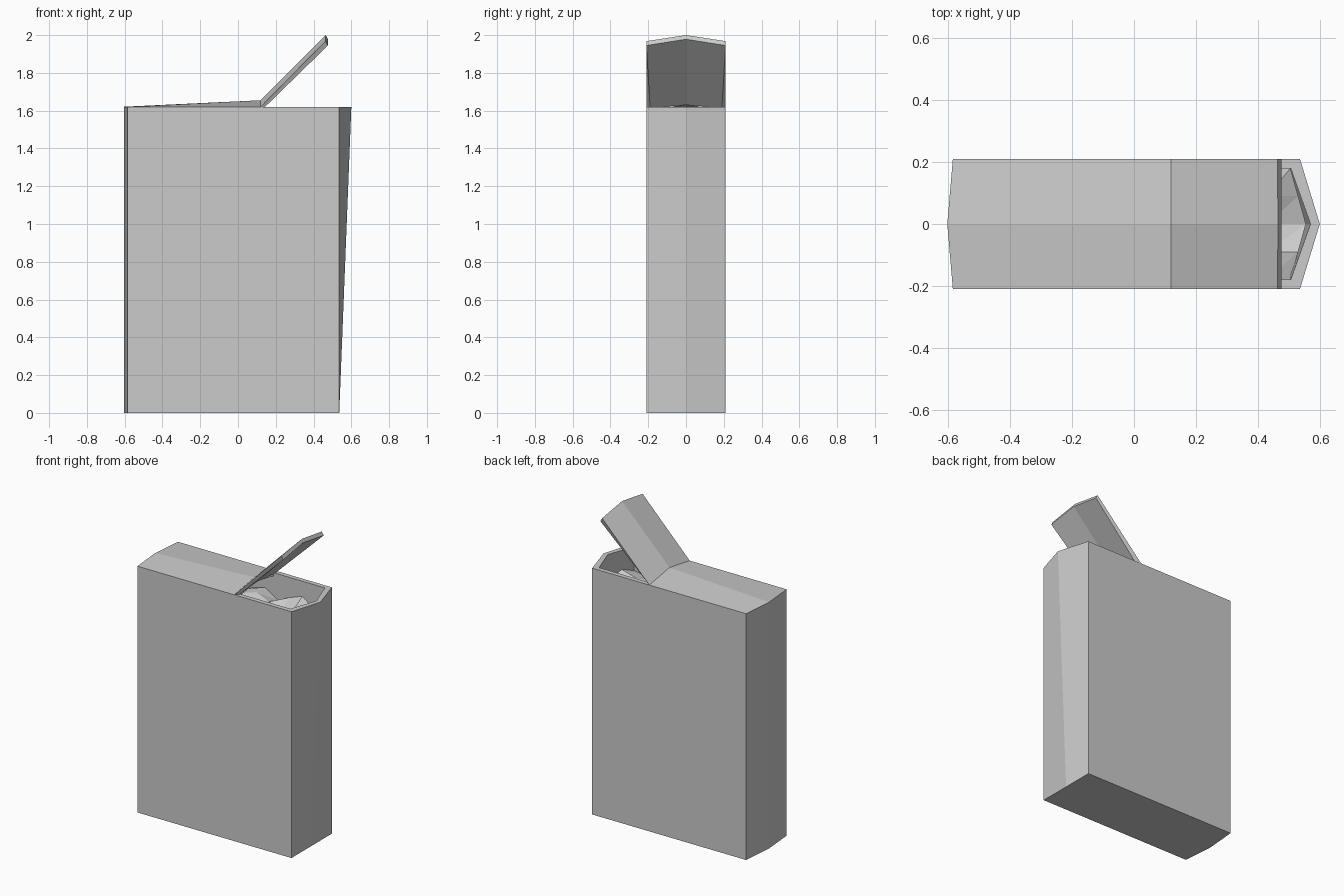
import bpy, random
from mathutils import noise, Vector

if "Cube" in bpy.data.objects:
    bpy.data.objects.remove(bpy.data.objects["Cube"])

random.seed(4)


def make(name, verts, faces):
    me = bpy.data.meshes.new(name)
    me.from_pydata(verts, [], faces)
    me.update()
    ob = bpy.data.objects.new(name, me)
    bpy.context.collection.objects.link(ob)
    bpy.context.view_layer.objects.active = ob
    ob.select_set(True)
    bpy.ops.object.mode_set(mode='EDIT')
    bpy.ops.mesh.select_all(action='SELECT')
    bpy.ops.mesh.normals_make_consistent(inside=False)
    bpy.ops.object.mode_set(mode='OBJECT')
    ob.select_set(False)
    return ob


def loft(name, rings):
    """Skin equal-sized rings and cap both ends."""
    n = len(rings[0])
    verts = [p for r in rings for p in r]
    faces = [tuple(range(n)), tuple((len(rings) - 1) * n + i for i in range(n))]
    for k in range(len(rings) - 1):
        for i in range(n):
            j = (i + 1) % n
            faces.append((k * n + i, k * n + j, (k + 1) * n + j, (k + 1) * n + i))
    return make(name, verts, faces)


def outline(left, left_mid, right, right_mid, y, z):
    """Carton plan: flat long sides, slightly pointed narrow sides."""
    return [(left, -y, z), (right, -y, z), (right_mid, 0, z),
            (right, y, z), (left, y, z), (left_mid, 0, z)]


def gable(xo, zo, xr, zr, xu, zu, xur, zur, yu):
    """Cross-section of the folded cardboard top: outer edge, ridge, underside."""
    return [(xo, -.21, zo), (xr, 0, zr), (xo, .21, zo),
            (xu, yu, zu), (xur, 0, zur), (xu, -yu, zu)]


# Hollow carton: outer wall, rim, inner wall and floor
loft("carton_body", [
    outline(-.585, -.603, .536, .536, .21, 0),
    outline(-.585, -.603, .536, .60, .21, 1.62),
    outline(-.555, -.573, .506, .57, .18, 1.62),
    outline(-.555, -.573, .506, .506, .18, .03)])

# Closed part of the top, its ridge rising toward the hinge
loft("carton_top", [
    gable(-.585, 1.62, -.603, 1.621, -.56, 1.6, -.575, 1.6, .18),
    gable(.12, 1.62, .12, 1.655, .135, 1.6, .135, 1.632, .18)])

# Raised flap at 45 degrees
loft("pour_flap", [
    gable(.12, 1.62, .12, 1.655, .138, 1.615, .138, 1.63, .19),
    gable(.463, 1.968, .465, 2.0, .476, 1.945, .476, 1.978, .21)])

# Lumpy faceted contents just below the opening
nx, ny = 12, 4
verts, faces = [], []
for i in range(nx + 1):
    for j in range(ny + 1):
        x = -.555 + 1.075 * i / nx
        y = -.18 + .36 * j / ny
        if i == nx:
            x = .505 + .05 * (1 - abs(y) / .18)
        verts.append((x, y, 1.47 + random.uniform(-.035, .05)))
for i in range(nx):
    for j in range(ny):
        a, b = i * (ny + 1) + j, (i + 1) * (ny + 1) + j
        faces += [(a, b, b + 1), (a, b + 1, a + 1)]
contents = make("contents", verts, faces)
if contents.data.polygons[0].normal.z < 0:
    contents.data.flip_normals()
